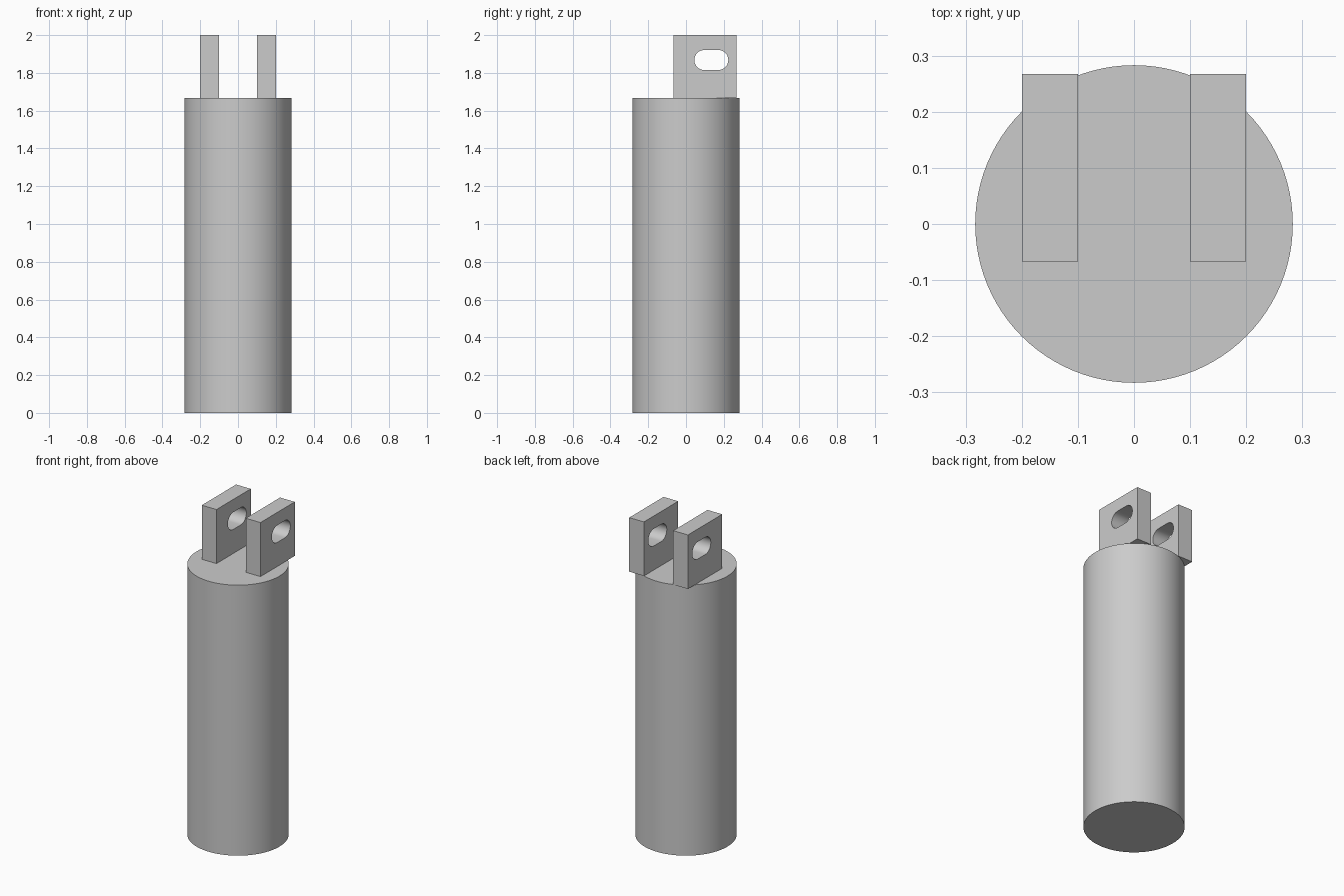
import bpy, bmesh, math

if "Cube" in bpy.data.objects:
    bpy.data.objects.remove(bpy.data.objects["Cube"])

RADIUS, BODY_H, TOP = 0.283, 1.667, 2.0
LUG_IN, LUG_OUT = 0.1, 0.2
LUG_Y0, LUG_Y1 = -0.067, 0.267
SLOT_Y, SLOT_Z, SLOT_R, SLOT_HALF = 0.134, 1.868, 0.053, 0.037


def smooth(obj):
    bpy.ops.object.select_all(action='DESELECT')
    obj.select_set(True)
    bpy.context.view_layer.objects.active = obj
    bpy.ops.object.shade_smooth_by_angle(angle=math.radians(30))


def slot_outline(steps=16):
    pts = []
    for side, start in ((1, -math.pi / 2), (-1, math.pi / 2)):
        for i in range(steps + 1):
            a = start + math.pi * i / steps
            pts.append((SLOT_Y + side * SLOT_HALF + SLOT_R * math.cos(a),
                        SLOT_Z + SLOT_R * math.sin(a)))
    return pts


def add_loop(bm, pts, x):
    vs = [bm.verts.new((x, y, z)) for y, z in pts]
    return [bm.edges.new((vs[i - 1], vs[i])) for i in range(len(vs))]


def make_lug(name, x0):
    # slotted plate outline, filled and extruded along x
    bm = bmesh.new()
    plate = [(LUG_Y0, BODY_H), (LUG_Y1, BODY_H), (LUG_Y1, TOP), (LUG_Y0, TOP)]
    edges = add_loop(bm, plate, x0) + add_loop(bm, slot_outline(), x0)
    bmesh.ops.triangle_fill(bm, edges=edges, use_beauty=True, normal=(1, 0, 0))
    ext = bmesh.ops.extrude_face_region(bm, geom=bm.faces[:], use_keep_orig=True)
    moved = [g for g in ext['geom'] if isinstance(g, bmesh.types.BMVert)]
    bmesh.ops.translate(bm, verts=moved, vec=(LUG_OUT - LUG_IN, 0, 0))
    bmesh.ops.recalc_face_normals(bm, faces=bm.faces[:])
    mesh = bpy.data.meshes.new(name)
    bm.to_mesh(mesh)
    bm.free()
    obj = bpy.data.objects.new(name, mesh)
    bpy.context.collection.objects.link(obj)
    smooth(obj)


# cylindrical body
bpy.ops.mesh.primitive_cylinder_add(vertices=96, radius=RADIUS, depth=BODY_H,
                                    location=(0, 0, BODY_H / 2))
body = bpy.context.object
body.name = "cylinder_body"
smooth(body)

# pair of slotted clevis lugs
make_lug("left_lug", -LUG_OUT)
make_lug("right_lug", LUG_IN)
